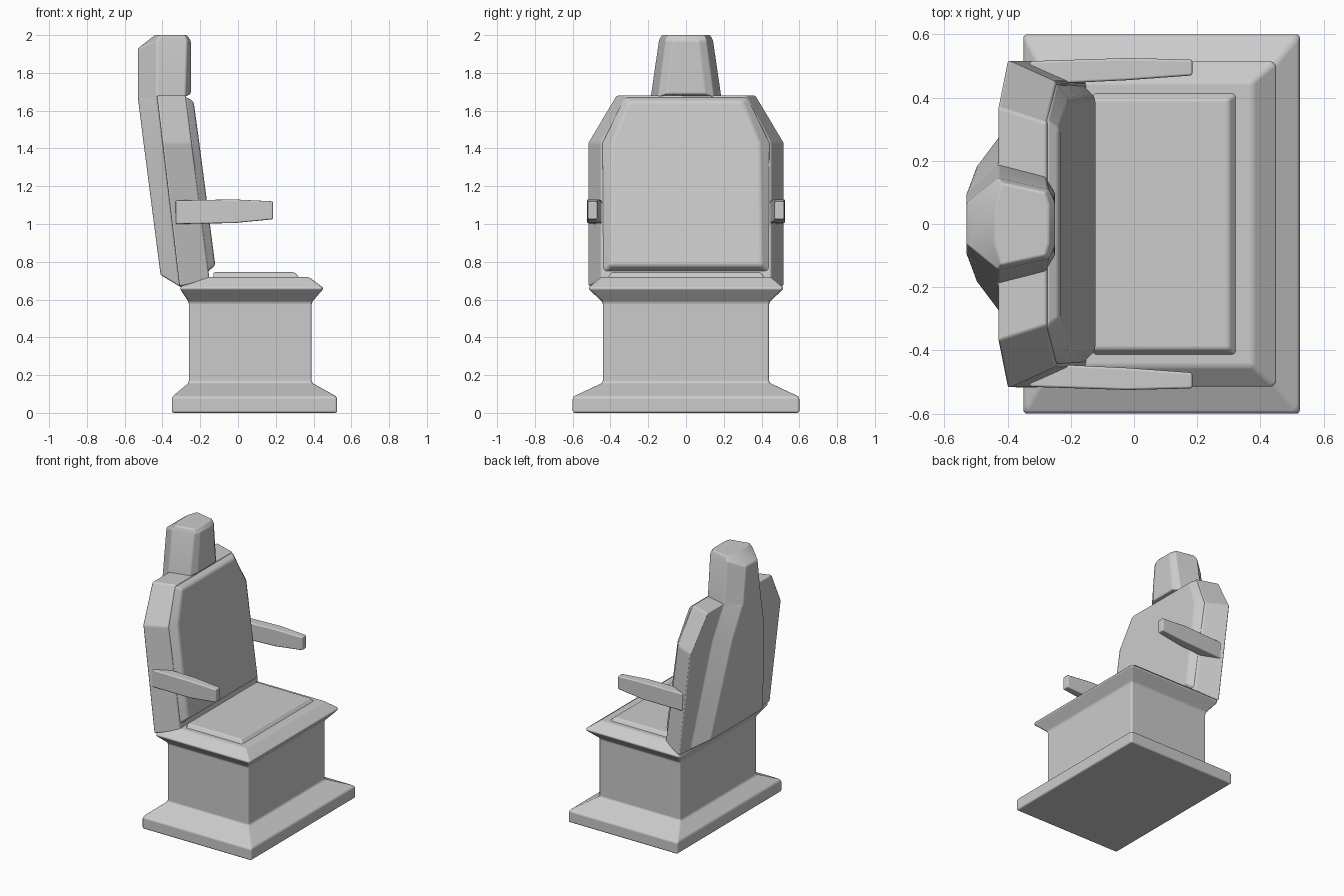
import bpy, bmesh, math

if "Cube" in bpy.data.objects:
    bpy.data.objects.remove(bpy.data.objects["Cube"], do_unlink=True)

grey = bpy.data.materials.new("light_grey")
grey.use_nodes = True
grey.diffuse_color = (0.6, 0.6, 0.6, 1)
grey.node_tree.nodes["Principled BSDF"].inputs["Base Color"].default_value = (0.6, 0.6, 0.6, 1)


def loft(name, rings, bevel=0.02):
    """Skin a list of equal-length point rings and cap both ends."""
    bm = bmesh.new()
    loops = [[bm.verts.new(p) for p in ring] for ring in rings]
    n = len(loops[0])
    for a, b in zip(loops, loops[1:]):
        for i in range(n):
            j = (i + 1) % n
            bm.faces.new((a[i], a[j], b[j], b[i]))
    bm.faces.new(loops[0][::-1])
    bm.faces.new(loops[-1])
    bmesh.ops.recalc_face_normals(bm, faces=bm.faces)
    mesh = bpy.data.meshes.new(name)
    bm.to_mesh(mesh)
    bm.free()
    mesh.materials.append(grey)
    obj = bpy.data.objects.new(name, mesh)
    bpy.context.collection.objects.link(obj)
    bpy.ops.object.select_all(action='DESELECT')
    obj.select_set(True)
    bpy.context.view_layer.objects.active = obj
    bpy.ops.object.shade_smooth_by_angle(angle=math.radians(50))
    if bevel:
        mod = obj.modifiers.new("soft_edges", 'BEVEL')
        mod.width, mod.segments = bevel, 3
        mod.limit_method, mod.angle_limit = 'ANGLE', math.radians(20)
        mod.harden_normals = True
    return obj


def rect(x0, x1, y, z):
    return [(x0, -y, z), (x1, -y, z), (x1, y, z), (x0, y, z)]


def mirrored(half):
    """Close a half section across y = 0."""
    return half + [(x, -y, z) for x, y, z in reversed(half)]


# Flared foot, pedestal and seat rim
loft("pedestal", [
    rect(-0.35, 0.525, 0.6, 0), rect(-0.35, 0.525, 0.6, 0.085),
    rect(-0.26, 0.39, 0.44, 0.16), rect(-0.26, 0.39, 0.44, 0.585),
    rect(-0.31, 0.455, 0.52, 0.66), rect(-0.24, 0.375, 0.45, 0.72)], 0.012)

# Raised seat pad
loft("seat_cushion", [rect(-0.13, 0.33, 0.42, 0.71), rect(-0.13, 0.30, 0.395, 0.745)], 0.01)

# Leaning backrest shell: spine, shoulder, rear wing edge, front wing edge
loft("backrest_shell", [
    mirrored([(-0.41, 0.30, 0.73), (-0.31, 0.40, 0.67), (-0.31, 0.52, 0.67), (-0.15, 0.45, 0.70)]),
    mirrored([(-0.50, 0.18, 1.43), (-0.40, 0.28, 1.43), (-0.40, 0.52, 1.43), (-0.245, 0.45, 1.43)]),
    mirrored([(-0.53, 0.10, 1.67), (-0.43, 0.185, 1.68), (-0.43, 0.37, 1.68), (-0.275, 0.32, 1.68)])],
    0.01)

# Padded front of the backrest
loft("backrest_cushion", [
    mirrored([(-0.17, 0.45, 0.74), (-0.12, 0.40, 0.78)]),
    mirrored([(-0.25, 0.45, 1.43), (-0.205, 0.39, 1.43)]),
    mirrored([(-0.28, 0.33, 1.675), (-0.235, 0.30, 1.65)])], 0.015)

# Tapered headrest
loft("headrest", [
    mirrored([(-0.53, 0.10, 1.66), (-0.43, 0.19, 1.66), (-0.28, 0.15, 1.67), (-0.25, 0.10, 1.69)]),
    mirrored([(-0.53, 0.065, 1.93), (-0.43, 0.145, 1.97), (-0.27, 0.11, 1.97), (-0.25, 0.07, 1.97)]),
    mirrored([(-0.44, 0.06, 2.0), (-0.42, 0.13, 2.0), (-0.28, 0.10, 2.0), (-0.27, 0.06, 2.0)])], 0.008)

# Armrests
for side, name in ((-1, "right_armrest"), (1, "left_armrest")):
    stations = [(-0.33, 0.44, 0.515, 1.0, 1.125), (-0.02, 0.455, 0.525, 1.005, 1.13),
                (0.185, 0.47, 0.52, 1.025, 1.12)]
    loft(name, [[(x, side * a, low), (x, side * b, low), (x, side * b, top), (x, side * a, top)]
                for x, a, b, low, top in stations], 0.008)
